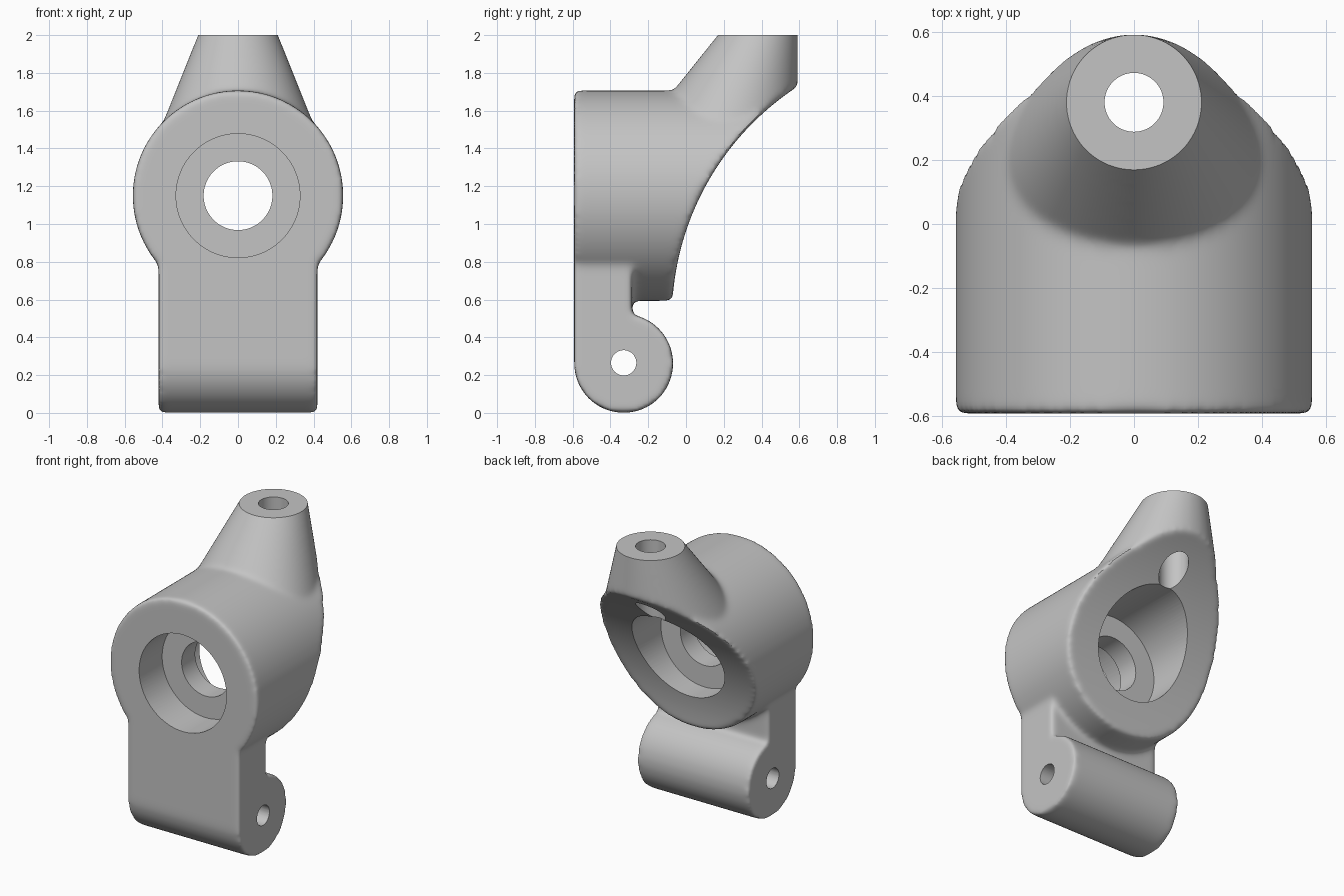
import bpy
import bmesh
from math import cos, sin, pi, radians
from mathutils import Vector

cube = bpy.data.objects.get("Cube")
if cube:
    bpy.data.objects.remove(cube, do_unlink=True)

metal = bpy.data.materials.new("plain grey metal")
metal.use_nodes = True
GREY = (0.55, 0.55, 0.55, 1)
metal.diffuse_color = GREY
metal.node_tree.nodes["Principled BSDF"].inputs["Base Color"].default_value = GREY


def ring(axis, center, r, n=96):
    """Circle of points around the given axis."""
    c = Vector(center)
    pts = []
    for i in range(n):
        u, v = r * cos(2 * pi * i / n), r * sin(2 * pi * i / n)
        offset = {"x": (0, u, v), "y": (u, 0, v), "z": (u, v, 0)}[axis]
        pts.append(c + Vector(offset))
    return pts


def loft(name, rings):
    """Closed solid through a list of equally long rings."""
    bm = bmesh.new()
    loops = [[bm.verts.new(p) for p in r] for r in rings]
    for a, b in zip(loops, loops[1:]):
        for i in range(len(a)):
            j = (i + 1) % len(a)
            bm.faces.new((a[i], a[j], b[j], b[i]))
    bm.faces.new(loops[0])
    bm.faces.new(loops[-1])
    bmesh.ops.recalc_face_normals(bm, faces=bm.faces)
    mesh = bpy.data.meshes.new(name)
    bm.to_mesh(mesh)
    bm.free()
    mesh.materials.append(metal)
    obj = bpy.data.objects.new(name, mesh)
    bpy.context.collection.objects.link(obj)
    return obj


def apply(obj, kind, **settings):
    mod = obj.modifiers.new(kind.title(), kind)
    for key, value in settings.items():
        setattr(mod, key, value)
    bpy.context.view_layer.objects.active = obj
    bpy.ops.object.modifier_apply(modifier=mod.name)


def combine(obj, other, operation):
    """Boolean with a helper, which is removed afterwards."""
    other.hide_render = True
    apply(obj, "BOOLEAN", object=other, operation=operation, solver="EXACT")
    bpy.data.objects.remove(other, do_unlink=True)


FRONT, BACK = -0.592, 0.592
HUB_Z = 1.15
LUG_Y, LUG_Z, LUG_R = -0.33, 0.262, 0.262

# Round hub along the front-back axis
body = loft("bracket_body", [ring("y", (0, y, HUB_Z), 0.557, 128)
                             for y in (FRONT, 0.62)])

# Leaning neck: an oblique cone with an upright back edge
neck_rings = []
for z in (1.2, 2.1):
    r = 0.212 + 0.4 * (2 - z)
    neck_rings.append(ring("z", (0, BACK - r, z), r))
combine(body, loft("neck", neck_rings), "UNION")

# Hollow curve sweeping up the back
combine(body, loft("back_sweep", [ring("x", (x, 1.39, 0.5), 1.465, 256)
                                  for x in (-1, 1)]), "DIFFERENCE")

# Lower lug: upright web with a rounded eye at its foot
profile = [(FRONT, 0.95), (-0.285, 0.95)]
for i in range(49):
    a = radians(80 - 260 * i / 48)
    profile.append((LUG_Y + LUG_R * cos(a), LUG_Z + LUG_R * sin(a)))
combine(body, loft("lug", [[Vector((x, y, z)) for y, z in profile]
                           for x in (-0.42, 0.42)]), "UNION")

# Soft cast fillets on all outer edges
apply(body, "REMESH", mode="VOXEL", voxel_size=0.014, adaptivity=0)
apply(body, "SMOOTH", factor=0.5, iterations=20)

# Flat machined top of the neck
combine(body, loft("top_slice", [ring("z", (0, 0.38, z), 0.6, 4)
                                 for z in (2.0, 2.4)]), "DIFFERENCE")

# Stepped hub bore: seats at front and back with a smaller hole between
steps = [(-0.8, 0.328), (-0.345, 0.328), (-0.345, 0.182),
         (-0.2, 0.182), (-0.2, 0.328), (0.9, 0.328)]
combine(body, loft("hub_bore", [ring("y", (0, y, HUB_Z), r)
                                for y, r in steps]), "DIFFERENCE")

# Cross hole in the lug and upright hole in the neck
combine(body, loft("lug_hole", [ring("x", (x, LUG_Y, LUG_Z + 0.003), 0.067, 48)
                                for x in (-0.8, 0.8)]), "DIFFERENCE")
combine(body, loft("neck_hole", [ring("z", (0, 0.38, z), 0.092, 64)
                                 for z in (1.3, 2.3)]), "DIFFERENCE")

# Smooth shading with crisp machined edges
bpy.ops.object.select_all(action="DESELECT")
body.select_set(True)
bpy.context.view_layer.objects.active = body
bpy.ops.object.shade_smooth_by_angle(angle=radians(35))
